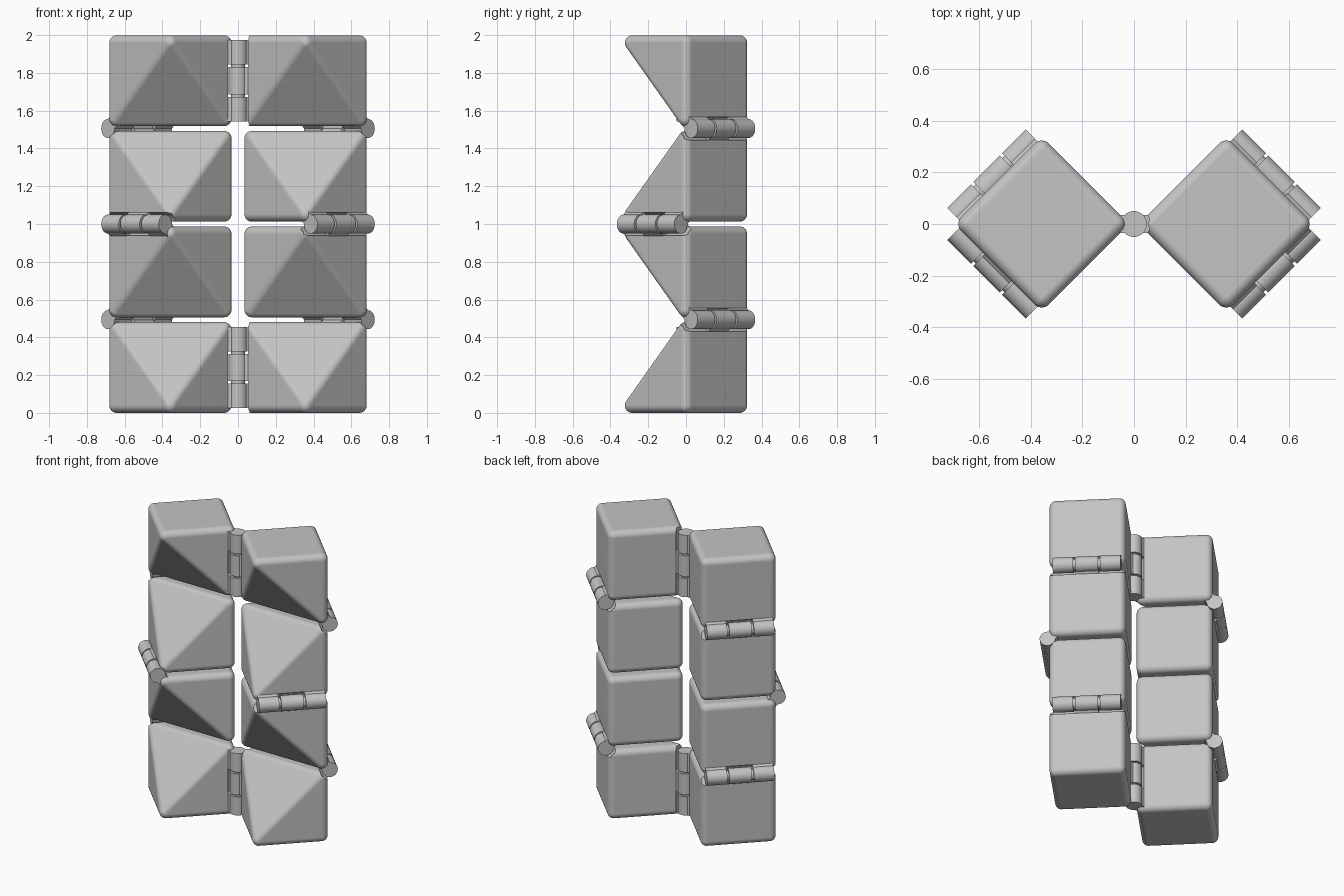
import bpy, bmesh, math
from mathutils import Matrix, Vector

if "Cube" in bpy.data.objects:
    bpy.data.objects.remove(bpy.data.objects["Cube"], do_unlink=True)

SIZE, PITCH, ROUND = 0.481, 0.506, 0.04     # block edge, block spacing, edge radius
KNUCKLE, CLEAR = 0.05, 0.063                # hinge radius, clearance radius
MID, GAP, HALF = 0.0725, 0.0125, 0.215      # half middle knuckle, gap, half hinge
UP = Vector((0, 0, 1))

grey = bpy.data.materials.new("plain grey")
grey.use_nodes = True
grey.diffuse_color = (0.55, 0.55, 0.55, 1)
grey.node_tree.nodes["Principled BSDF"].inputs["Base Color"].default_value = (0.55, 0.55, 0.55, 1)


def finish(bm, name):
    mesh = bpy.data.meshes.new(name)
    bmesh.ops.recalc_face_normals(bm, faces=bm.faces)
    bm.to_mesh(mesh)
    bm.free()
    mesh.materials.append(grey)
    obj = bpy.data.objects.new(name, mesh)
    bpy.context.collection.objects.link(obj)
    return obj


def smooth(obj):
    bpy.ops.object.select_all(action='DESELECT')
    obj.select_set(True)
    bpy.context.view_layer.objects.active = obj
    bpy.ops.object.shade_smooth_by_angle(angle=math.radians(30))


def frame(centre, axis, side):
    """Local x points to the side, local z runs along the axis."""
    m = Matrix((side, axis.cross(side), axis)).transposed().to_4x4()
    return Matrix.Translation(centre) @ m


def add_rod(bm, m, start, end, radius):
    place = m @ Matrix.Translation((0, 0, (start + end) / 2))
    bmesh.ops.create_cone(bm, cap_ends=True, segments=40, radius1=radius,
                          radius2=radius, depth=end - start, matrix=place)


def add_arm(bm, m, start, end):
    place = m @ Matrix.Translation((0.05, 0, (start + end) / 2))
    bmesh.ops.create_cube(bm, size=1, matrix=place @ Matrix.Diagonal((0.1, 0.07, end - start, 1)))


def make_block(name, x, z, flip):
    """Rounded cube with one front corner cut away: a hull around seven balls."""
    bm = bmesh.new()
    h = SIZE / 2 - ROUND
    for i in (-1, 1):
        for j in (-1, 1):
            for k in (-1, 1):
                if (i, j, k) != (-1, -1, -1):
                    bmesh.ops.create_uvsphere(bm, u_segments=32, v_segments=16, radius=ROUND,
                                              matrix=Matrix.Translation((i * h, j * h, k * h)))
    hull = bmesh.ops.convex_hull(bm, input=bm.verts)
    inside = {g for g in hull["geom_interior"] + hull["geom_unused"]
              if isinstance(g, bmesh.types.BMVert)}
    bmesh.ops.delete(bm, geom=list(inside), context='VERTS')
    bmesh.ops.dissolve_limit(bm, angle_limit=0.005, verts=bm.verts, edges=bm.edges)
    bmesh.ops.transform(bm, verts=bm.verts, matrix=Matrix.Translation((x, 0, z))
                        @ Matrix.Diagonal((1, 1, flip, 1)) @ Matrix.Rotation(math.pi / 4, 4, 'Z'))
    return finish(bm, name)


def cut(block, rods, m):
    bm = bmesh.new()
    for start, end in rods:
        add_rod(bm, m, start, end, CLEAR)
    cutter = finish(bm, "clearance_cutter")
    cutter.hide_render = True
    mod = block.modifiers.new("clearance", 'BOOLEAN')
    mod.operation, mod.solver, mod.object = 'DIFFERENCE', 'EXACT', cutter
    bpy.context.view_layer.objects.active = block
    bpy.ops.object.modifier_apply(modifier=mod.name)
    bpy.data.objects.remove(cutter, do_unlink=True)


def make_hinge(name, centre, axis, outer_block, outer_dir, mid_block, mid_dir):
    outer_m, mid_m = frame(centre, axis, outer_dir), frame(centre, axis, mid_dir)
    inner = MID + GAP
    ends = ((inner, HALF), (-HALF, -inner))
    # make room in each block for the other block's knuckles
    cut(outer_block, [(-inner, inner)], outer_m)
    cut(mid_block, [(MID, HALF + 0.02), (-HALF - 0.02, -MID)], mid_m)
    # knuckles with arms into their own block
    for part, m, spans in (("outer_knuckles", outer_m, ends),
                           ("middle_knuckle", mid_m, ((-MID, MID),))):
        bm = bmesh.new()
        for start, end in spans:
            add_rod(bm, m, start, end, KNUCKLE)
            add_arm(bm, m, start, end)
        smooth(finish(bm, name + "_" + part))
    # pin seen in the gaps
    bm = bmesh.new()
    add_rod(bm, mid_m, -inner - 0.02, inner + 0.02, 0.036)
    smooth(finish(bm, name + "_pin"))


# two columns of four blocks, alternately flipped
blocks = {}
for side, label in ((1, "left"), (-1, "right")):
    for row in range(4):
        blocks[side, row] = make_block(f"{label}_block_{row + 1}", side * PITCH / math.sqrt(2),
                                       SIZE / 2 + row * PITCH, 1 if row % 2 else -1)

# upright hinges joining the columns at the top and bottom
for row, label in ((0, "bottom"), (3, "top")):
    make_hinge(label + "_hinge", Vector((0, 0, SIZE / 2 + row * PITCH)), UP,
               blocks[-1, row], Vector((-1, 0, 0)), blocks[1, row], Vector((1, 0, 0)))

# level hinges on the outer faces: back, front, back
for side, label in ((1, "left"), (-1, "right")):
    for row, depth in enumerate((1, -1, 1)):
        out = Vector((side, depth, 0)).normalized()
        z = SIZE / 2 + (row + 0.5) * PITCH
        centre = Vector((side * PITCH / math.sqrt(2), 0, z)) + out * PITCH / 2
        upper = (blocks[side, row + 1], (UP - out).normalized())
        lower = (blocks[side, row], (-UP - out).normalized())
        if side < 0 and row == 1:
            upper, lower = lower, upper
        make_hinge(f"{label}_hinge_{row + 1}", centre, UP.cross(out), *upper, *lower)

# soft shading on the rounded edges, flat faces kept flat
for block in blocks.values():
    smooth(block)
    block.modifiers.new("even shading", 'WEIGHTED_NORMAL').keep_sharp = True
